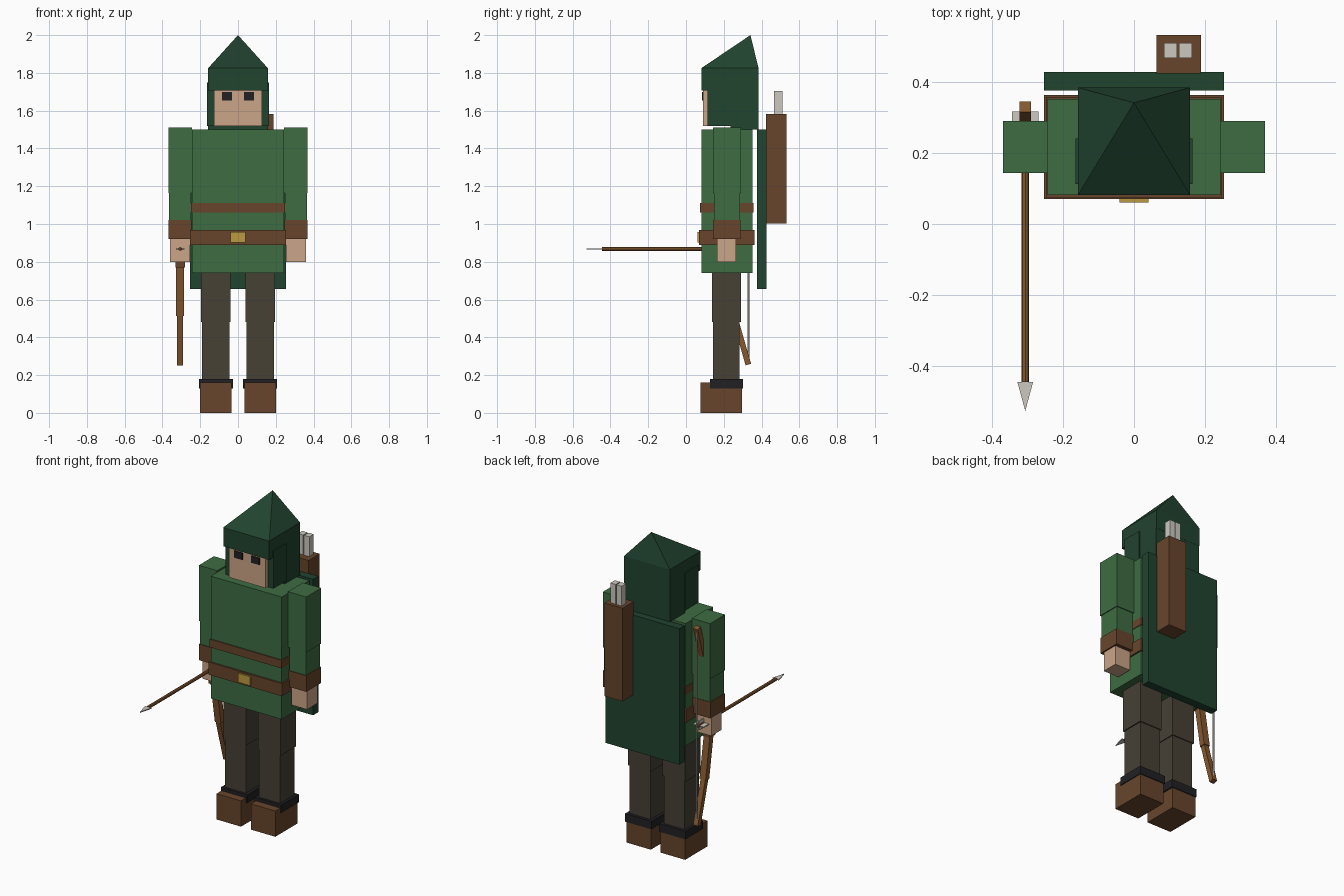
import bpy, bmesh, math
from mathutils import Vector

if "Cube" in bpy.data.objects:
    bpy.data.objects.remove(bpy.data.objects["Cube"])


def material(name, hex_code):
    """Flat material from an sRGB hex code, stored as linear values."""
    m = bpy.data.materials.new(name)
    srgb = [int(hex_code[i:i + 2], 16) / 255 for i in (0, 2, 4)]
    lin = [c / 12.92 if c <= 0.04045 else ((c + 0.055) / 1.055) ** 2.4 for c in srgb]
    m.diffuse_color = (*lin, 1)
    m.use_nodes = True
    m.node_tree.nodes["Principled BSDF"].inputs["Base Color"].default_value = m.diffuse_color
    return m


TUNIC = material("tunic_green", "3D6C42")
HOOD = material("hood_dark_green", "21432F")
LEATHER = material("leather_brown", "67452C")
SKIN = material("skin", "CBA588")
TROUSERS = material("trouser_brown", "464135")
BLACK = material("near_black", "212124")
GOLD = material("buckle_gold", "BC9A40")
PALE = material("pale_feather", "CCC9C0")
WOOD = material("bow_wood", "85582F")


def add_mesh(name, verts, faces, mat):
    me = bpy.data.meshes.new(name)
    bm = bmesh.new()
    vs = [bm.verts.new(v) for v in verts]
    for f in faces:
        bm.faces.new([vs[i] for i in f])
    bmesh.ops.recalc_face_normals(bm, faces=bm.faces)
    bm.to_mesh(me)
    bm.free()
    me.materials.append(mat)
    ob = bpy.data.objects.new(name, me)
    bpy.context.collection.objects.link(ob)
    return ob


BOX_FACES = [(0, 1, 3, 2), (4, 6, 7, 5), (0, 4, 5, 1), (2, 3, 7, 6), (0, 2, 6, 4), (1, 5, 7, 3)]


def box(name, xs, ys, zs, mat):
    return add_mesh(name, [(x, y, z) for x in xs for y in ys for z in zs], BOX_FACES, mat)


def pair(name, xs, ys, zs, mat):
    """Box on the +x side and its mirror image."""
    box(name + "_left", xs, ys, zs, mat)
    box(name + "_right", (-xs[1], -xs[0]), ys, zs, mat)


def rod(name, a, b, half_x, half_n, mat):
    """Rectangular bar between two points in a plane of constant x."""
    a, b = Vector(a), Vector(b)
    side = Vector((half_x, 0, 0))
    n = (b - a).normalized().cross(Vector((1, 0, 0))) * half_n
    verts = [p + s * side + t * n for p in (a, b) for s in (-1, 1) for t in (-1, 1)]
    return add_mesh(name, verts, BOX_FACES, mat)


def cylinder(name, a, b, radius, sides, mat):
    a, b = Vector(a), Vector(b)
    bpy.ops.mesh.primitive_cylinder_add(vertices=sides, radius=radius,
                                        depth=(b - a).length, location=(a + b) / 2)
    ob = bpy.context.object
    ob.rotation_euler = (b - a).to_track_quat('Z', 'Y').to_euler()
    ob.name = name
    ob.data.materials.append(mat)
    return ob


# Legs and boots
pair("boot", (0.034, 0.202), (0.078, 0.297), (0, 0.16), LEATHER)
pair("ankle_band", (0.026, 0.207), (0.127, 0.302), (0.13, 0.18), BLACK)
pair("lower_leg", (0.046, 0.19), (0.142, 0.284), (0.16, 0.48), TROUSERS)
pair("upper_leg", (0.041, 0.197), (0.137, 0.29), (0.48, 0.76), TROUSERS)

# Tunic, straps and buckle
box("tunic", (-0.244, 0.244), (0.081, 0.352), (0.74, 1.5), TUNIC)
box("chest_strap", (-0.248, 0.248), (0.074, 0.357), (1.06, 1.11), LEATHER)
box("belt", (-0.253, 0.253), (0.07, 0.363), (0.89, 0.968), LEATHER)
box("buckle", (-0.041, 0.041), (0.06, 0.075), (0.902, 0.958), GOLD)

# Arms
pair("upper_sleeve", (0.243, 0.369), (0.143, 0.29), (1.165, 1.51), TUNIC)
pair("lower_sleeve", (0.249, 0.364), (0.148, 0.285), (1.01, 1.165), TUNIC)
pair("cuff", (0.245, 0.369), (0.144, 0.288), (0.92, 1.02), LEATHER)
pair("hand", (0.254, 0.36), (0.164, 0.266), (0.8, 0.93), SKIN)

# Head
box("head", (-0.126, 0.126), (0.091, 0.35), (1.52, 1.75), SKIN)
pair("eye", (0.031, 0.086), (0.085, 0.092), (1.655, 1.698), BLACK)

# Hood: brow block, cheek panels, back panel and leaning peak
box("hood_brow", (-0.158, 0.158), (0.081, 0.384), (1.708, 1.825), HOOD)
pair("hood_cheek", (0.125, 0.164), (0.113, 0.24), (1.518, 1.75), HOOD)
box("hood_back", (-0.158, 0.158), (0.235, 0.383), (1.5, 1.72), HOOD)
add_mesh("hood_peak",
         [(-0.158, 0.081, 1.825), (0.158, 0.081, 1.825), (0.158, 0.384, 1.825),
          (-0.158, 0.384, 1.825), (0, 0.341, 2)],
         [(0, 1, 2, 3), (0, 1, 4), (1, 2, 4), (2, 3, 4), (3, 0, 4)], HOOD)

# Cloak and quiver
box("cloak", (-0.253, 0.253), (0.376, 0.427), (0.655, 1.5), HOOD)
box("quiver", (0.064, 0.189), (0.423, 0.532), (1.003, 1.582), LEATHER)
for i, x in enumerate((0.085, 0.127)):
    box(f"quiver_arrow_{i + 1}", (x, x + 0.036), (0.467, 0.51), (1.57, 1.705), PALE)

# Bow, mirrored above and below the grip
BX, BZ = -0.306, 0.87
box("bow_grip", (BX - 0.025, BX + 0.025), (0.185, 0.237), (BZ - 0.1, BZ + 0.1), LEATHER)
for label, s in (("lower", -1), ("upper", 1)):
    rod(f"bow_{label}_inner_limb", (BX, 0.212, BZ + s * 0.08), (BX, 0.257, BZ + s * 0.355),
        0.021, 0.018, WOOD)
    rod(f"bow_{label}_outer_limb", (BX, 0.254, BZ + s * 0.35), (BX, 0.33, BZ + s * 0.614),
        0.016, 0.015, WOOD)
cylinder("bow_string", (BX, 0.331, BZ - 0.61), (BX, 0.331, BZ + 0.61), 0.005, 6, PALE)

# Nocked arrow with flat head and feathers
cylinder("arrow_shaft", (BX, -0.445, 0.868), (BX, 0.325, 0.868), 0.01, 8, WOOD)
tri = [(BX - 0.022, -0.445), (BX + 0.022, -0.445), (BX, -0.526)]
add_mesh("arrow_head", [(x, y, z) for z in (0.865, 0.871) for x, y in tri],
         [(0, 1, 2), (3, 4, 5), (0, 1, 4, 3), (1, 2, 5, 4), (2, 0, 3, 5)], PALE)
box("arrow_feather_flat", (BX - 0.037, BX + 0.037), (0.25, 0.316), (0.865, 0.871), PALE)
box("arrow_feather_upright", (BX - 0.003, BX + 0.003), (0.25, 0.316), (0.84, 0.896), PALE)
